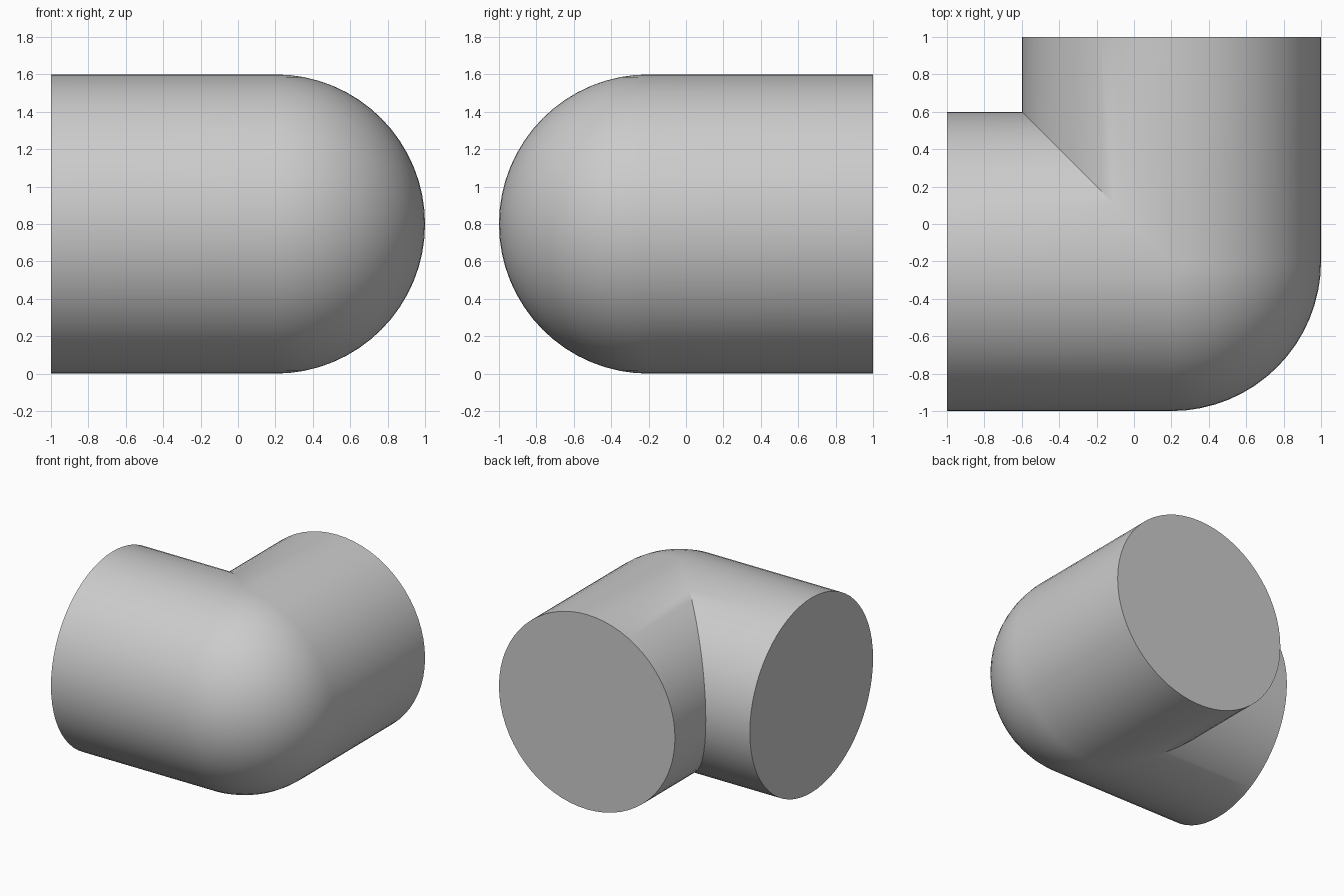
import bpy, bmesh
from math import cos, sin, pi, radians

cube = bpy.data.objects.get("Cube")
if cube:
    bpy.data.objects.remove(cube, do_unlink=True)

RADIUS, SIDES, STEPS = 0.8, 64, 16
CORNER_X, CORNER_Y = 0.2, -0.2

grey = bpy.data.materials.new("light_grey")
grey.use_nodes = True
colour = (0.6, 0.6, 0.6, 1)
grey.diffuse_color = colour
grey.node_tree.nodes["Principled BSDF"].inputs["Base Color"].default_value = colour


def section(place):
    """One ring of the pipe; place maps the outward offset to x and y."""
    ring = []
    for i in range(SIDES):
        a = 2 * pi * i / SIDES
        out = RADIUS * cos(a)
        ring.append(bm.verts.new((*place(out), RADIUS + RADIUS * sin(a))))
    return ring


def bend(turn):
    """Outer half swings round the corner; inner half meets on the mitre."""
    def place(out):
        if out > 0:
            return CORNER_X + out * sin(turn), CORNER_Y - out * cos(turn)
        return CORNER_X + out, CORNER_Y - out
    return place


bm = bmesh.new()

# Left arm end, rounded corner, back arm end
rings = [section(lambda out: (-1, CORNER_Y - out))]
rings += [section(bend(pi / 2 * s / STEPS)) for s in range(STEPS + 1)]
rings += [section(lambda out: (CORNER_X + out, 1))]

# Pipe wall
for r, q in zip(rings, rings[1:]):
    for i in range(SIDES):
        j = (i + 1) % SIDES
        bm.faces.new((r[i], r[j], q[j], q[i]))

# Flat closed ends
for ring in (rings[0], rings[-1]):
    bm.faces.new(ring)

# Fuse the mitre seam and the poles of the rounded corner
bmesh.ops.remove_doubles(bm, verts=bm.verts, dist=0.0001)
bmesh.ops.recalc_face_normals(bm, faces=bm.faces)

mesh = bpy.data.meshes.new("elbow_pipe")
bm.to_mesh(mesh)
bm.free()
mesh.materials.append(grey)
elbow = bpy.data.objects.new("elbow_pipe", mesh)
bpy.context.collection.objects.link(elbow)

bpy.ops.object.select_all(action='DESELECT')
elbow.select_set(True)
bpy.context.view_layer.objects.active = elbow
bpy.ops.object.shade_smooth_by_angle(angle=radians(30))
